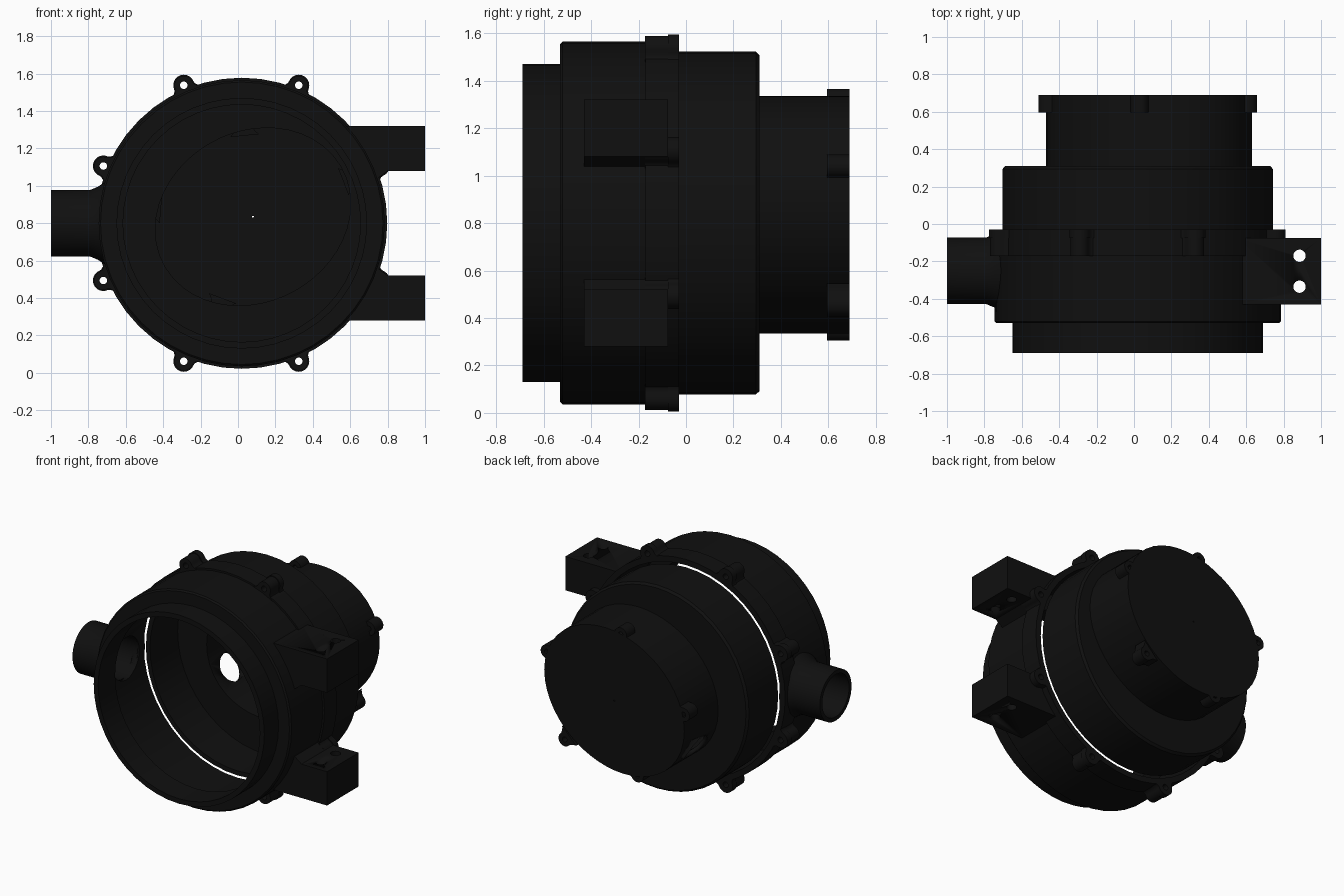
import bpy, bmesh
from math import sin, cos, pi, sqrt, radians, atan2
from mathutils import Vector

if "Cube" in bpy.data.objects:
    bpy.data.objects.remove(bpy.data.objects["Cube"])

N = 48
CX, CZ = 0.02, 0.80          # main axis of the drum
EX, EZ = 0.08, 0.835         # centre of the oval rear can

mat = bpy.data.materials.new("black_paint")
mat.diffuse_color = (0.005, 0.005, 0.005, 1)
mat.use_nodes = True
mat.node_tree.nodes["Principled BSDF"].inputs["Base Color"].default_value = mat.diffuse_color


def finish(name, bm, smooth=True):
    bmesh.ops.remove_doubles(bm, verts=bm.verts, dist=1e-6)
    bmesh.ops.recalc_face_normals(bm, faces=bm.faces)
    me = bpy.data.meshes.new(name)
    bm.to_mesh(me)
    bm.free()
    me.materials.append(mat)
    ob = bpy.data.objects.new(name, me)
    bpy.context.collection.objects.link(ob)
    bpy.ops.object.select_all(action='DESELECT')
    ob.select_set(True)
    bpy.context.view_layer.objects.active = ob
    if smooth:
        bpy.ops.object.shade_smooth_by_angle(angle=radians(30))
    return ob


def circle(y, r):
    return [Vector((CX + r * cos(2 * pi * i / N), y, CZ + r * sin(2 * pi * i / N))) for i in range(N)]


def oval(y, s=1.0):
    # tilted ellipse, sampled by direction so it bridges cleanly to circles
    pts = []
    for i in range(N):
        c, d = cos(2 * pi * i / N), sin(2 * pi * i / N)
        q = (0.25 * c * c - 0.08 * c * d + 0.3025 * d * d) / 0.074
        r = s / sqrt(q)
        pts.append(Vector((EX + r * c, y, EZ + r * d)))
    return pts


def loft(name, rings, wrap=False, caps=False):
    bm = bmesh.new()
    loops = [[bm.verts.new(p) for p in ring] for ring in rings]
    pairs = list(zip(loops, loops[1:]))
    if wrap:
        pairs.append((loops[-1], loops[0]))
    for a, b in pairs:
        n = len(a)
        for i in range(n):
            bm.faces.new((a[i], a[(i + 1) % n], b[(i + 1) % n], b[i]))
    if caps:
        bm.faces.new(loops[0])
        bm.faces.new(loops[-1])
    return finish(name, bm)


def rod(start, end, r, n=32):
    # solid cylinder used as a cutter
    a, b = Vector(start), Vector(end)
    q = (b - a).to_track_quat('Z', 'Y')
    off = [q @ Vector((r * cos(2 * pi * i / n), r * sin(2 * pi * i / n), 0)) for i in range(n)]
    return loft("cutter", [[a + o for o in off], [b + o for o in off]], caps=True)


def cut(ob, *args):
    tool = rod(*args)
    tool.hide_render = True
    m = ob.modifiers.new("cut", 'BOOLEAN')
    m.operation, m.solver, m.object = 'DIFFERENCE', 'EXACT', tool
    ob.modifiers.move(len(ob.modifiers) - 1, 0)
    bpy.context.view_layer.objects.active = ob
    bpy.ops.object.modifier_apply(modifier=m.name)
    bpy.data.objects.remove(tool)


def lug(name, x, z, cx, cz, y0, y1, R, hole, depth=0.07, flare=0.05):
    # drilled ear: round outside, flared root towards (cx, cz)
    n = 32
    t = atan2(z - cz, x - cx)
    outer, inner = [], []
    for i in range(n):
        a = -pi + 2 * pi * i / n
        s = 1 if a >= 0 else -1
        m = abs(a)
        if m <= pi / 2:
            u, v = R * cos(a), R * sin(a)
        elif m <= 3 * pi / 4:
            k = (m - pi / 2) / (pi / 4)
            u, v = -depth * k, s * (R + flare * k * k)
        else:
            k = (pi - m) / (pi / 4)
            u, v = -depth, s * (R + flare) * k
        outer.append((u, v))
        inner.append((hole * cos(a), hole * sin(a)))

    def place(pts, y):
        return [Vector((x + u * cos(t) - v * sin(t), y, z + u * sin(t) + v * cos(t))) for u, v in pts]
    return loft(name, [place(outer, y0), place(outer, y1), place(inner, y1), place(inner, y0)], wrap=True)


# Front drum: open front collar, wider shell, bolting flange
prof = [(-0.69, 0.67), (-0.53, 0.67), (-0.53, 0.755), (-0.52, 0.765), (-0.17, 0.765), (-0.17, 0.778),
        (-0.03, 0.778), (-0.03, 0.738), (-0.50, 0.735), (-0.50, 0.635), (-0.69, 0.635)]
shell = loft("front_shell", [circle(y, r) for y, r in prof], wrap=True)
cut(shell, (-1.1, -0.25, 0.8), (-0.5, -0.25, 0.8), 0.15)

# Rear drum stepping down into the closed oval can
rear = loft("rear_shell", [circle(-0.03, 0.722), circle(0.295, 0.722), circle(0.31, 0.708),
                           oval(0.31), oval(0.69), oval(0.69, 0.01), oval(0.66, 0.01), oval(0.66, 0.95),
                           oval(0.28, 0.95), circle(0.28, 0.69), circle(-0.03, 0.69)], wrap=True)
cut(rear, (-0.05, 0.46, 0.755), (-0.70, 0.46, 0.36), 0.10)

# Side inlet pipe with flared root
pipe = [(-0.71, 0.22), (-0.75, 0.195), (-0.79, 0.178), (-1.0, 0.178), (-1.0, 0.15), (-0.705, 0.15)]
loft("inlet_pipe", [[Vector((x, -0.25 + r * cos(2 * pi * i / 40), 0.8 + r * sin(2 * pi * i / 40)))
                     for i in range(40)] for x, r in pipe], wrap=True)

# Two drilled mounting blocks, mirrored above and below the axis
for s, name in ((1, "upper_mount"), (-1, "lower_mount")):
    outline = [(0.55, 0.52), (1.0, 0.52), (1.0, 0.28), (0.80, 0.28), (0.72, 0.22)]
    block = loft(name, [[Vector((x, y, CZ + s * h)) for x, h in outline] for y in (-0.43, -0.075)], caps=True)
    for y in (-0.17, -0.335):
        cut(block, (0.885, y, CZ + s * 0.15), (0.885, y, CZ + s * 0.65), 0.033)

# Flange lugs, mirrored above and below the axis
for s in (1, -1):
    for x, h in ((-0.29, 0.738), (0.325, 0.738), (-0.72, 0.306), (0.755, 0.306)):
        lug("flange_lug", x, CZ + s * h, CX, CZ, -0.172, -0.075, 0.050, 0.02, 0.05)
        lug("flange_lug_plate", x, CZ + s * h, CX, CZ, -0.075, -0.03, 0.056, 0.02, 0.05)

# Small lugs round the end cap
for x, z in ((0.03, 1.318), (0.61, 1.04), (0.47, 0.455), (-0.10, 0.352), (-0.462, 0.88)):
    lug("cap_lug", x, z, EX, EZ, 0.595, 0.69, 0.048, 0.018, 0.05, 0.03)
